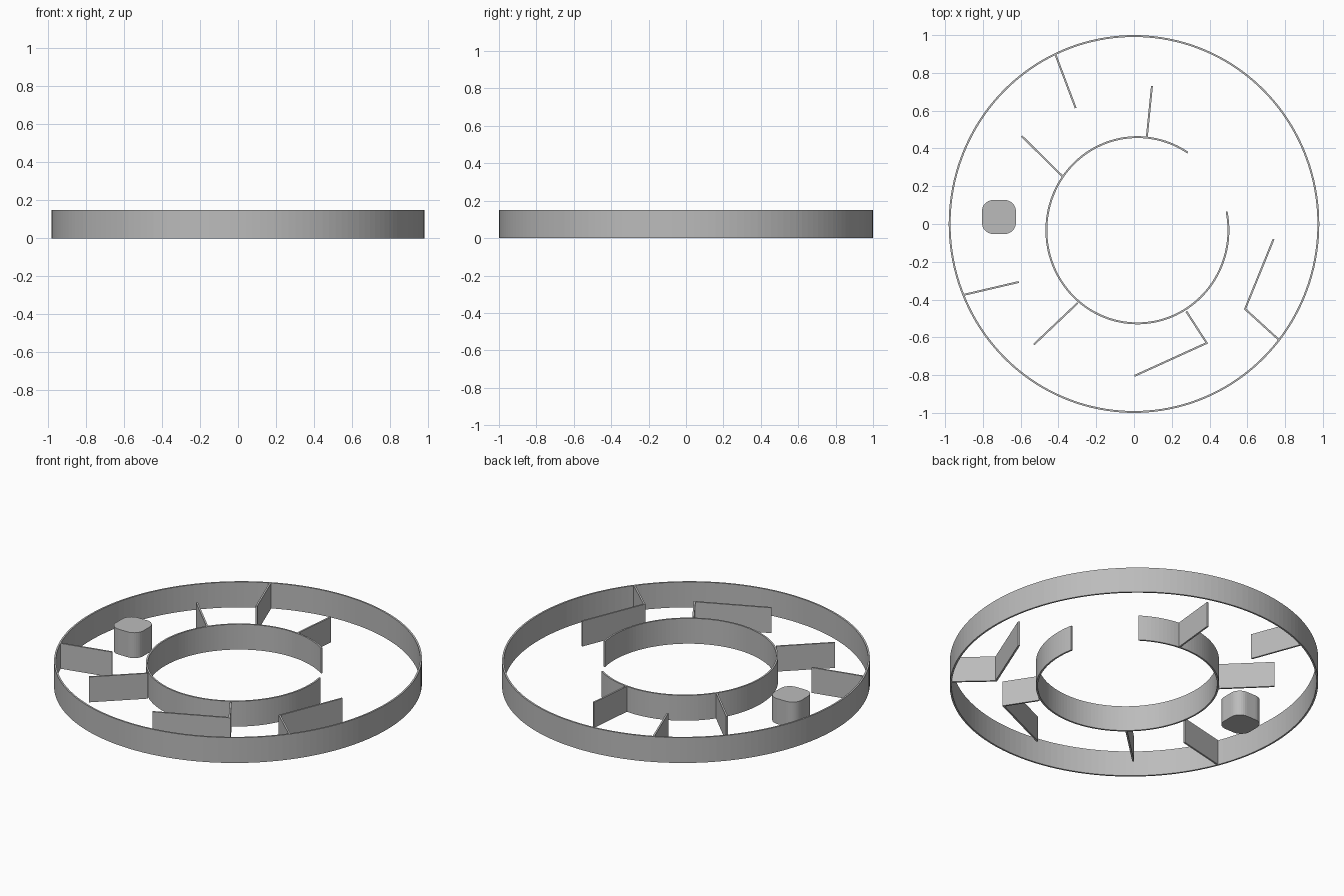
import bpy, bmesh
from math import cos, sin, pi, radians
from mathutils import Vector

HEIGHT = 0.15
THICK = 0.01

if "Cube" in bpy.data.objects:
    bpy.data.objects.remove(bpy.data.objects["Cube"], do_unlink=True)

grey = bpy.data.materials.new("plain_grey")
grey.use_nodes = True
colour = (0.5, 0.5, 0.5, 1)
grey.diffuse_color = colour
grey.node_tree.nodes["Principled BSDF"].inputs["Base Color"].default_value = colour


def finish(name, bm):
    bmesh.ops.recalc_face_normals(bm, faces=bm.faces)
    mesh = bpy.data.meshes.new(name)
    bm.to_mesh(mesh)
    bm.free()
    mesh.materials.append(grey)
    obj = bpy.data.objects.new(name, mesh)
    bpy.context.collection.objects.link(obj)
    return obj


def wall(name, points, closed=False):
    """Upright thin wall of constant thickness along a flat path."""
    pts = [Vector(p) for p in points]
    n = len(pts)
    bm = bmesh.new()
    sections = []
    for i, p in enumerate(pts):
        before = pts[i - 1] if i or closed else None
        after = pts[(i + 1) % n] if i < n - 1 or closed else None
        dirs = [(b - a).normalized() for a, b in ((before, p), (p, after)) if a and b]
        normals = [Vector((-d.y, d.x)) for d in dirs]
        side = sum(normals, Vector((0, 0))).normalized()
        side *= THICK / 2 / side.dot(normals[0])     # mitred corner
        a, b = p + side, p - side
        sections.append([bm.verts.new((q.x, q.y, z))
                         for q, z in ((a, 0), (b, 0), (b, HEIGHT), (a, HEIGHT))])
    for i in range(n if closed else n - 1):
        s, t = sections[i], sections[(i + 1) % n]
        for k in range(4):
            m = (k + 1) % 4
            bm.faces.new((s[k], s[m], t[m], t[k]))
    if not closed:
        bm.faces.new(sections[0])
        bm.faces.new(sections[-1])
    return finish(name, bm)


def arc(cx, cy, rx, ry, start, end, steps):
    span = radians(end - start) / steps
    return [(cx + rx * cos(radians(start) + i * span),
             cy + ry * sin(radians(start) + i * span)) for i in range(steps + 1)]


# Rings: closed outer one, inner one with a gap
wall("outer_ring", arc(0, 0, 0.976, 0.995, 0, 360, 160)[:-1], closed=True)
wall("inner_ring", arc(0.018, -0.033, 0.482, 0.493, 56.4, 371.5, 120))

# Straight and bent dividers
dividers = {
    "outer_divider_back": [(-0.417, 0.90), (-0.309, 0.614)],
    "inner_divider_back": [(0.095, 0.73), (0.068, 0.46)],
    "inner_divider_back_right": [(-0.594, 0.465), (-0.375, 0.249)],
    "outer_divider_right": [(-0.905, -0.376), (-0.61, -0.307)],
    "inner_divider_front_right": [(-0.298, -0.418), (-0.53, -0.638)],
    "inner_bent_divider": [(0.277, -0.463), (0.385, -0.63), (0.003, -0.804)],
    "outer_bent_divider": [(0.739, -0.08), (0.588, -0.45), (0.768, -0.614)],
}
for name, path in dividers.items():
    wall(name, path)

# Solid block with rounded corners
cx, cy, half, r = -0.715, 0.037, 0.09, 0.06
bm = bmesh.new()
outline = []
for q, (sx, sy) in enumerate(((1, 1), (-1, 1), (-1, -1), (1, -1))):
    outline += arc(cx + sx * (half - r), cy + sy * (half - r), r, r,
                   q * 90, q * 90 + 90, 8)
base = bm.faces.new([bm.verts.new((x, y, 0)) for x, y in outline])
top = bmesh.ops.extrude_face_region(bm, geom=[base])["geom"]
bmesh.ops.translate(bm, vec=(0, 0, HEIGHT),
                    verts=[g for g in top if isinstance(g, bmesh.types.BMVert)])
if not base.is_valid or len(bm.faces) < len(outline) + 2:
    bm.faces.new([v for v in bm.verts if v.co.z < HEIGHT / 2])
finish("rounded_block", bm)
